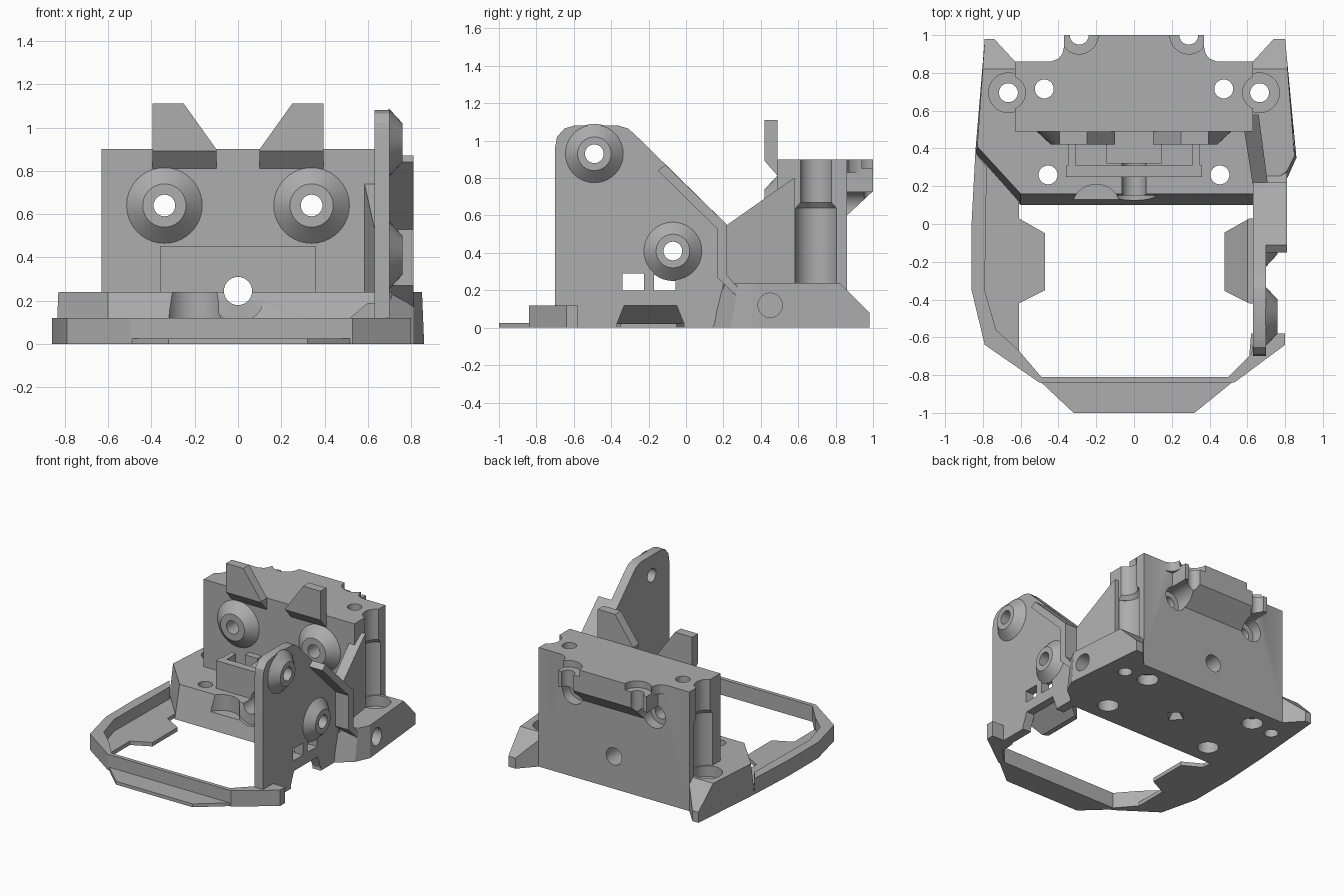
import bpy, bmesh, math
from mathutils import Vector

cube = bpy.data.objects.get("Cube")
if cube:
    bpy.data.objects.remove(cube, do_unlink=True)

grey = bpy.data.materials.new("plain grey")
grey.use_nodes = True
GREY = (0.42, 0.42, 0.42, 1)
grey.diffuse_color = GREY
grey.node_tree.nodes["Principled BSDF"].inputs["Base Color"].default_value = GREY


def place(u, v, w, axis):
    """Put profile point (u, v) at distance w along the axis."""
    return Vector({"x": (w, u, v), "y": (u, w, v), "z": (u, v, w)}[axis])


def loft(name, low, high, a, b, axis="z"):
    """Solid between two matching outlines at a and b."""
    bm = bmesh.new()
    lo = [bm.verts.new(place(u, v, a, axis)) for u, v in low]
    hi = [bm.verts.new(place(u, v, b, axis)) for u, v in high]
    bm.faces.new(lo)
    bm.faces.new(hi)
    n = len(lo)
    for i in range(n):
        j = (i + 1) % n
        bm.faces.new((lo[i], lo[j], hi[j], hi[i]))
    bmesh.ops.recalc_face_normals(bm, faces=bm.faces)
    mesh = bpy.data.meshes.new(name)
    bm.to_mesh(mesh)
    bm.free()
    mesh.materials.append(grey)
    ob = bpy.data.objects.new(name, mesh)
    bpy.context.collection.objects.link(ob)
    return ob


def prism(name, pts, a, b, axis="z"):
    return loft(name, pts, pts, a, b, axis)


def box(name, x, y, z):
    return prism(name, [(x[0], y[0]), (x[1], y[0]), (x[1], y[1]), (x[0], y[1])], *z)


def ring(c, r, n=40):
    return [(c[0] + r * math.cos(math.tau * i / n), c[1] + r * math.sin(math.tau * i / n))
            for i in range(n)]


def rod(name, c, r, a, b, axis="z", r_end=None):
    return loft(name, ring(c, r), ring(c, r_end or r), a, b, axis)


def modify(ob, tool, operation="DIFFERENCE"):
    tool.hide_render = True
    mod = ob.modifiers.new("shape", "BOOLEAN")
    mod.operation, mod.object, mod.solver = operation, tool, "EXACT"
    bpy.context.view_layer.objects.active = ob
    bpy.ops.object.modifier_apply(modifier=mod.name)
    bpy.data.objects.remove(tool, do_unlink=True)


# Base plate with sloping front edge and tapered rear ears
rear = [(0.8, 0.98), (0.74, 0.98), (0.63, 0.86), (-0.63, 0.86), (-0.74, 0.98), (-0.79, 0.98)]
base = loft("base_plate",
            [(-0.84, 0.38), (-0.6, 0.1), (0.64, 0.1), (0.81, 0.24), (0.86, 0.35)] + rear,
            [(-0.83, 0.41), (-0.6, 0.16), (0.64, 0.16), (0.81, 0.28), (0.85, 0.36)] + rear,
            0, 0.24)
modify(base, prism("ear_slope", [(0.82, 0.24), (1, 0.06), (1, 0.4), (0.82, 0.4)], -1, 1, "x"))
modify(base, rod("front_scoop", (-0.2, 0.08), 0.13, 0.12, 0.4))
modify(base, rod("side_bore", (0.45, 0.12), 0.065, 0.7, 1, "x"))
modify(base, loft("underside_dimple", ring((0, 0.45), 0.08, 4), ring((0, 0.45), 0.02, 4), -0.01, 0.06))
modify(base, rod("front_bore_rim", (0, 0.22), 0.12, 0, 0.15, "y"))

# Main block with top lip and rear overhang
block = box("main_block", (-0.63, 0.63), (0.49, 0.86), (0.1, 0.9))
half_lip = [(0.44, 0.86), (0.4, 0.875), (0.38, 0.9), (0.37, 0.94), (0.37, 1)]
lip = [(0.44, 0.8)] + half_lip + [(-x, y) for x, y in reversed(half_lip)] + [(-0.44, 0.8)]
modify(block, prism("top_lip", lip, 0.83, 0.9), "UNION")
modify(block, prism("overhang", [(0.8, 0.6), (0.86, 0.6), (1, 0.73), (1, 0.85), (0.8, 0.85)],
                    -0.37, 0.37, "x"), "UNION")

# Holes, screw channels and nut pockets
for s in (-1, 1):
    modify(block, rod("lip_counterbore", (s * 0.29, 1), 0.1, 0.85, 1))
    modify(block, rod("lip_hole", (s * 0.29, 1), 0.05, 0.5, 1))
    modify(block, rod("cross_hole", (s * 0.34, 0.64), 0.05, 0, 1.2, "y"))
    modify(block, rod("nut_pocket", (s * 0.34, 0.64), 0.09, 0.78, 1.2, "y"))
    modify(block, rod("channel_low", (s * 0.665, 0.695), 0.115, 0.2, 0.64))
    modify(block, rod("channel_neck", (s * 0.665, 0.695), 0.115, 0.639, 0.67, "z", 0.09))
    modify(block, rod("channel_high", (s * 0.665, 0.695), 0.09, 0.66, 1))
    modify(base, rod("post_counterbore", (s * 0.665, 0.695), 0.105, 0.16, 0.4))
    modify(base, rod("post_hole", (s * 0.665, 0.695), 0.05, -1, 1))
    modify(block, rod("post_hole_upper", (s * 0.665, 0.695), 0.105, 0, 0.3))
    for ob in (base, block):
        modify(ob, rod("deep_hole", (s * 0.475, 0.715), 0.05, -1, 2))
    modify(base, rod("deep_hole_seat", (s * 0.475, 0.715), 0.075, -1, 0.08))
    modify(base, rod("front_hole", (s * 0.455, 0.26), 0.05, -1, 1))
    modify(base, rod("front_hole_seat", (s * 0.455, 0.26), 0.075, -1, 0.1))


def boss(name, c, a, b, axis, r):
    ob = rod(name, c, r, a, b, axis, 0.1 if axis == "y" else 0.09)
    modify(ob, rod("boss_hole", c, 0.05, -2, 2, axis))


# Guide fins and conical bosses on the block front
for s, side in ((-1, "right"), (1, "left")):
    fin = prism(side + "_fin", [(s * 0.395, 0.81), (s * 0.395, 1.11), (s * 0.25, 1.11),
                                (s * 0.1, 0.9), (s * 0.1, 0.81)], 0.42, 0.49, "y")
    modify(fin, prism("fin_chamfer", [(0.4, 0.915), (0.4, 0.79), (0.5, 0.8)], -1, 1, "x"))
    boss(side + "_boss", (s * 0.34, 0.64), 0.495, 0.42, "y", 0.18)

# Front catch around the central bore
catch = box("catch_plate", (-0.36, 0.36), (0.25, 0.31), (0.2, 0.45))
core = box("catch_core", (-0.145, 0.145), (0.32, 0.5), (0.2, 0.43))
for s in (-1, 1):
    box("catch_side", (s * 0.31, s * 0.35), (0.3, 0.42), (0.2, 0.45))
    box("catch_rib", (s * 0.145, s * 0.25), (0.44, 0.5), (0.2, 0.45))
for ob in (base, block, catch, core):
    modify(ob, rod("central_bore", (0, 0.245), 0.065, -1, 2, "y"))

# Open bezel: low wall, thin floor and front flap
outer = [(-0.84, 0.38), (-0.86, 0), (-0.86, -0.35), (-0.79, -0.64), (-0.5, -0.84),
         (0.53, -0.84), (0.8, -0.64), (0.8, -0.58)]
prism("bezel_wall", outer + [(0.64, -0.58), (0.62, -0.69), (0.5, -0.81), (-0.49, -0.81),
                             (-0.61, -0.67), (-0.73, -0.56), (-0.79, -0.35), (-0.78, 0.3)], 0, 0.12)
prism("bezel_floor", outer + [(0.62, -0.58), (0.61, -0.7), (0.5, -0.81), (-0.49, -0.81),
                              (-0.61, -0.7), (-0.61, -0.42), (-0.47, -0.35), (-0.47, -0.05),
                              (-0.61, 0.03), (-0.61, 0.12)], 0, 0.03)
prism("front_flap", [(-0.5, -0.83), (-0.32, -1), (0.32, -1), (0.53, -0.83)], 0, 0.025)

# Upright side arm with windows
arm = prism("side_arm", [(-0.7, 0), (0.14, 0), (0.29, 0.2), (0.22, 0.28), (0.22, 0.55),
                         (-0.27, 1.03), (-0.31, 1.065), (-0.36, 1.08), (-0.6, 1.08),
                         (-0.65, 1.065), (-0.69, 1.02), (-0.7, 0.96)], 0.63, 0.7, "x")
modify(arm, prism("clip_recess", [(-0.36, -0.1), (-0.37, 0.02), (-0.33, 0.12), (-0.05, 0.12),
                                  (-0.01, 0.02), (-0.02, -0.1)], 0, 1, "x"))
for y in (-0.34, -0.17):
    modify(arm, box("window", (0, 1), (y, y + 0.115), (0.2, 0.29)))
for c in ((-0.49, 0.93), (-0.07, 0.41)):
    modify(arm, rod("arm_hole", c, 0.05, 0, 1, "x"))
    boss("arm_boss", c, 0.695, 0.76, "x", 0.16)

# Slanted clip inside the arm
clip = prism("arm_clip", [(0.48, 0.02), (0.52, 0.02), (0.64, 0.12), (0.64, 0.19), (0.6, 0.19),
                          (0.48, 0.09)], -0.42, 0.03, "y")
for y0, y1 in ((-0.43, -0.35), (0.04, -0.05)):
    modify(clip, prism("clip_corner", [(0.4, y0), (0.63, y0), (0.47, y1), (0.4, y1)], -1, 1))

# Outward rib along the arm edge
prism("arm_rib", [(-0.15, 0.84), (-0.11, 0.87), (0.22, 0.55), (0.22, 0.28), (0.29, 0.2),
                  (0.27, 0.17), (0.165, 0.27), (0.165, 0.53)], 0.63, 0.81, "x")

# Gusset joining arm and block
gusset = prism("gusset", [(0.63, 0.2), (0.71, 0.2), (0.66, 0.58), (0.57, 0.58)], 0.1, 0.8)
modify(gusset, prism("gusset_slope", [(0.1, 0.47), (0.22, 0.55), (0.49, 0.74), (0.65, 0.85),
                                      (0.65, 1), (0.1, 1)], 0, 1, "x"))

# Keep edges crisp and curves smooth
for ob in bpy.context.scene.objects:
    if ob.type == "MESH":
        bpy.ops.object.select_all(action="DESELECT")
        ob.select_set(True)
        bpy.context.view_layer.objects.active = ob
        bpy.ops.object.shade_smooth_by_angle(angle=math.radians(25))
